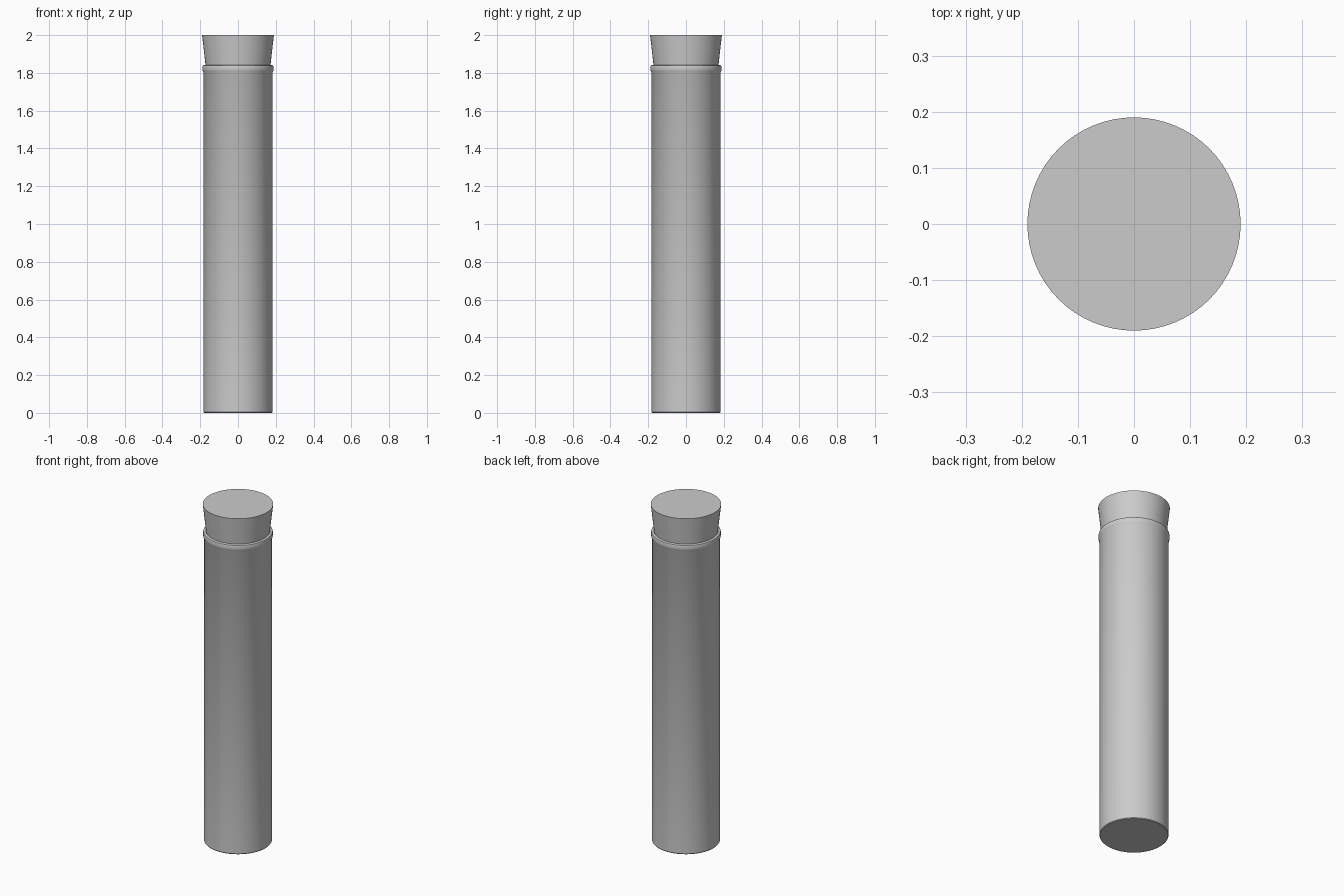
import bpy, bmesh, math

if "Cube" in bpy.data.objects:
    bpy.data.objects.remove(bpy.data.objects["Cube"])

SIDES = 64


def lathe(name, profile):
    """Spin a (radius, z) profile that starts and ends on the axis."""
    bm = bmesh.new()
    verts = [bm.verts.new((r, 0, z)) for r, z in profile]
    edges = [bm.edges.new(pair) for pair in zip(verts, verts[1:])]
    bmesh.ops.spin(bm, geom=verts + edges, cent=(0, 0, 0), axis=(0, 0, 1),
                   angle=math.tau, steps=SIDES, use_duplicate=False)
    bmesh.ops.remove_doubles(bm, verts=bm.verts, dist=1e-5)
    bmesh.ops.recalc_face_normals(bm, faces=bm.faces)
    mesh = bpy.data.meshes.new(name)
    bm.to_mesh(mesh)
    bm.free()
    obj = bpy.data.objects.new(name, mesh)
    bpy.context.collection.objects.link(obj)
    bpy.ops.object.select_all(action='DESELECT')
    obj.select_set(True)
    bpy.context.view_layer.objects.active = obj
    bpy.ops.object.shade_smooth_by_angle(angle=math.radians(35))
    return obj


# Hollow tube with a flat base and a rolled lip
lathe("tube", [
    (0, 0), (0.180, 0), (0.183, 0.004),
    (0.183, 1.803), (0.187, 1.810), (0.188, 1.818), (0.188, 1.832),
    (0.186, 1.839), (0.181, 1.842), (0.174, 1.842), (0.171, 1.838),
    (0.171, 0.015), (0, 0.015),
])

# Tapered stopper, pushed a little way into the tube
lathe("stopper", [(0, 1.76), (0.163, 1.76), (0.190, 2.0), (0, 2.0)])
